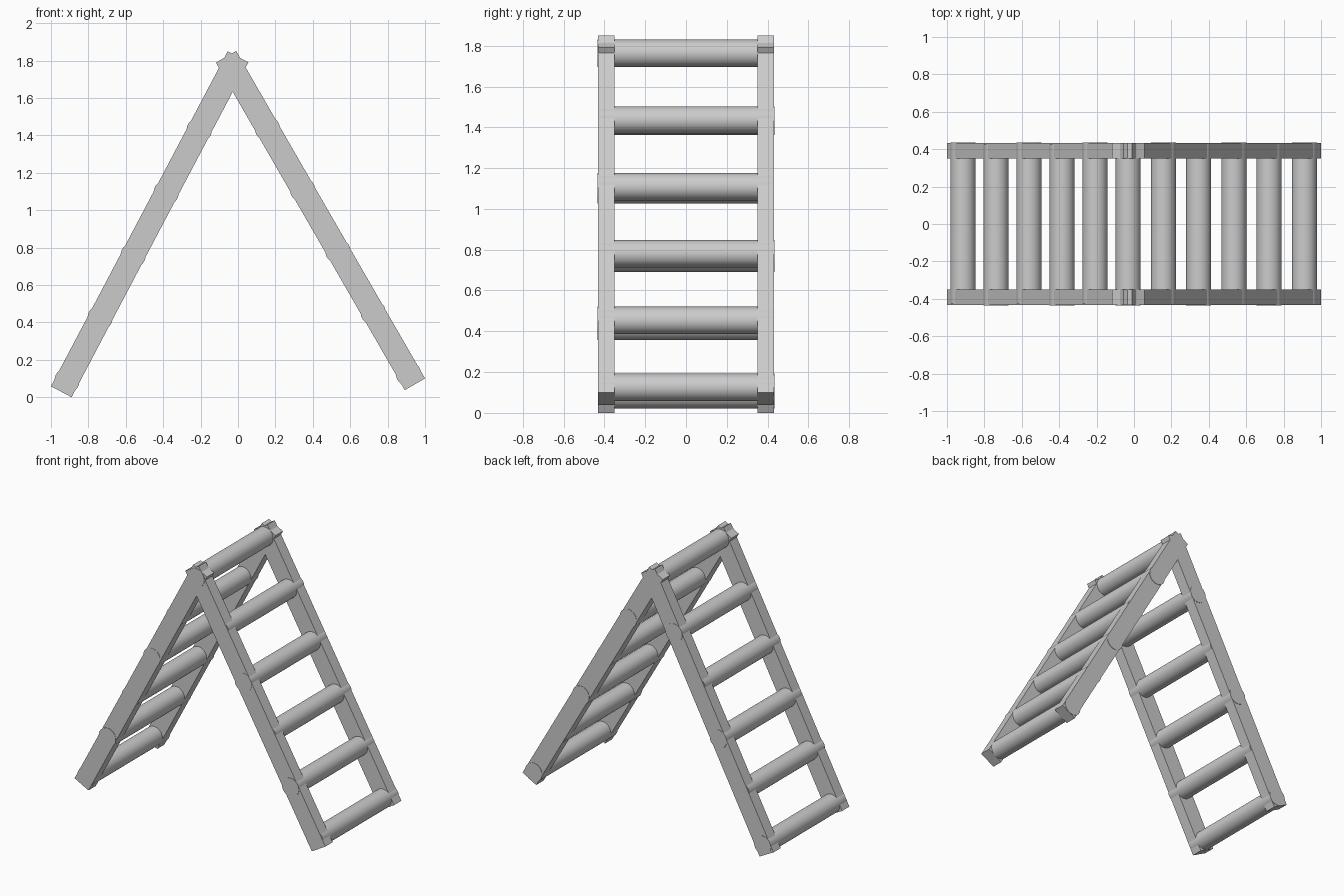
import bpy, math
from mathutils import Vector

if "Cube" in bpy.data.objects:
    bpy.data.objects.remove(bpy.data.objects["Cube"])

RAIL_W, RAIL_T, RAIL_Y = 0.125, 0.083, 0.391
RUNG_R, RUNG_LEN = 0.067, 0.862


def rail(name, foot, head, y):
    # box beam running from foot to head in the xz plane
    a, b = Vector((foot[0], y, foot[1])), Vector((head[0], y, head[1]))
    d = b - a
    bpy.ops.mesh.primitive_cube_add(size=1, location=(a + b) / 2,
                                    rotation=(0, math.atan2(d.x, d.z), 0))
    o = bpy.context.object
    o.name = name
    o.scale = (RAIL_W, RAIL_T, d.length)
    bpy.ops.object.transform_apply(location=False, rotation=False, scale=True)


def rung(name, x, z, shift):
    # round rung passing right through both rails
    bpy.ops.mesh.primitive_cylinder_add(vertices=40, radius=RUNG_R, depth=RUNG_LEN,
                                        location=(x, shift, z),
                                        rotation=(math.pi / 2, 0, 0))
    bpy.context.object.name = name
    bpy.ops.object.shade_smooth_by_angle(angle=math.radians(40))


# two ladder sides: rail foot, rail head, lowest rung
TOP = Vector((-0.031, 1.763))
sides = {
    "left": ((-0.945, 0.029), (0.0, 1.820), Vector((-0.914, 0.089))),
    "right": ((0.946, 0.069), (-0.064, 1.820), Vector((0.911, 0.126))),
}

for side, (foot, head, low) in sides.items():
    for label, y in (("front", -RAIL_Y), ("back", RAIL_Y)):
        rail(f"{side}_{label}_rail", foot, head, y)
    for i in range(5):
        p = low.lerp(TOP, i / 5)
        rung(f"{side}_rung_{i + 1}", p.x, p.y, 0.004 if i % 2 == 0 else -0.004)

# shared rung joining both sides at the peak
rung("top_rung", TOP.x, TOP.y, -0.004)
